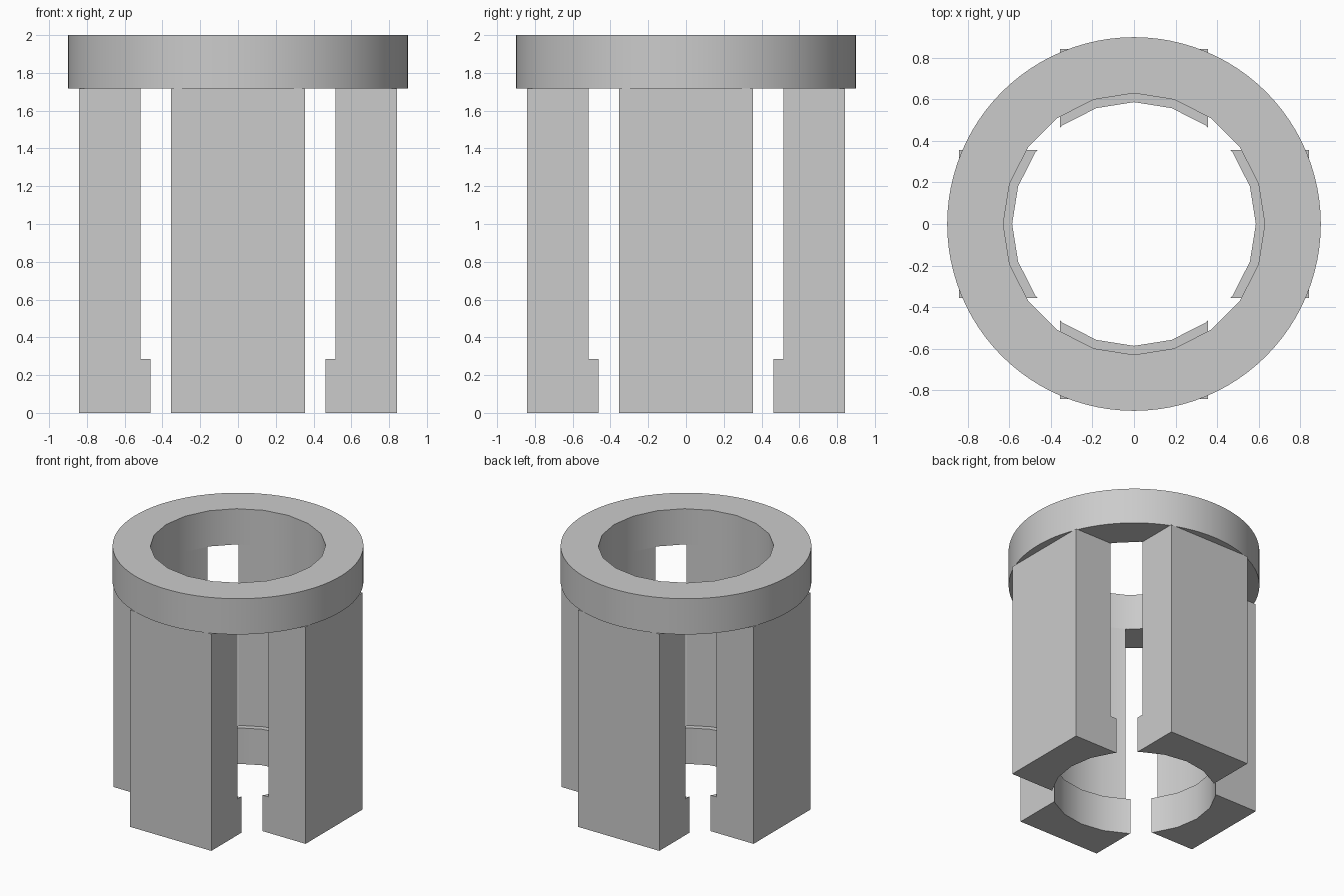
import bpy, bmesh, math
from mathutils import Matrix, Vector

cube = bpy.data.objects.get("Cube")
if cube:
    bpy.data.objects.remove(cube, do_unlink=True)

HEIGHT, RING_BOTTOM, LIP_TOP = 2.0, 1.717, 0.285
RING_RADIUS, BORE_RADIUS, LIP_RADIUS = 0.9, 0.63, 0.587
LEG_HALF_WIDTH, LEG_OUTER, LEG_INNER = 0.356, 0.842, 0.4

grey = bpy.data.materials.new("plain grey")
grey.use_nodes = True
grey.diffuse_color = (0.6, 0.6, 0.6, 1)
grey.node_tree.nodes["Principled BSDF"].inputs["Base Color"].default_value = (0.6, 0.6, 0.6, 1)


def make_object(name, bm):
    bmesh.ops.recalc_face_normals(bm, faces=bm.faces)
    mesh = bpy.data.meshes.new(name)
    bm.to_mesh(mesh)
    bm.free()
    mesh.materials.append(grey)
    obj = bpy.data.objects.new(name, mesh)
    bpy.context.collection.objects.link(obj)
    return obj


def turned(name, profile, sides):
    """Solid of revolution from (radius, height) pairs, with flat caps."""
    bm = bmesh.new()
    loops = []
    for r, z in profile:
        angles = [math.tau * i / sides for i in range(sides)]
        loops.append([bm.verts.new((r * math.cos(a), r * math.sin(a), z)) for a in angles])
    for low, high in zip(loops, loops[1:]):
        for i in range(sides):
            j = (i + 1) % sides
            bm.faces.new((low[i], low[j], high[j], high[i]))
    bm.faces.new(loops[0])
    bm.faces.new(loops[-1])
    return make_object(name, bm)


def finish(obj, cutter):
    """Cut the bore out of a part and shade its curved faces smooth."""
    mod = obj.modifiers.new("bore", 'BOOLEAN')
    mod.operation, mod.solver, mod.object = 'DIFFERENCE', 'EXACT', cutter
    bpy.ops.object.select_all(action='DESELECT')
    obj.select_set(True)
    bpy.context.view_layer.objects.active = obj
    bpy.ops.object.modifier_apply(modifier=mod.name)
    bpy.ops.object.shade_smooth_by_angle(angle=math.radians(30))


# Stepped bore, narrower at the foot lip
bore = turned("bore_cutter", [(LIP_RADIUS, -0.2), (LIP_RADIUS, LIP_TOP),
                              (BORE_RADIUS, LIP_TOP), (BORE_RADIUS, HEIGHT + 0.2)], 20)
bore.hide_render = True

# Top ring
ring = turned("top_ring", [(RING_RADIUS, RING_BOTTOM), (RING_RADIUS, HEIGHT)], 96)
finish(ring, bore)

# Four legs, one per side
for turn, side in enumerate(("front", "left", "back", "right")):
    bm = bmesh.new()
    bmesh.ops.create_cube(bm, size=1)
    size = Vector((2 * LEG_HALF_WIDTH, LEG_OUTER - LEG_INNER, RING_BOTTOM))
    bmesh.ops.scale(bm, vec=size, verts=bm.verts)
    centre = Vector((0, -(LEG_OUTER + LEG_INNER) / 2, RING_BOTTOM / 2))
    bmesh.ops.translate(bm, vec=centre, verts=bm.verts)
    bm.transform(Matrix.Rotation(turn * math.pi / 2, 4, 'Z'))
    finish(make_object(side + "_leg", bm), bore)

bpy.data.objects.remove(bore, do_unlink=True)
